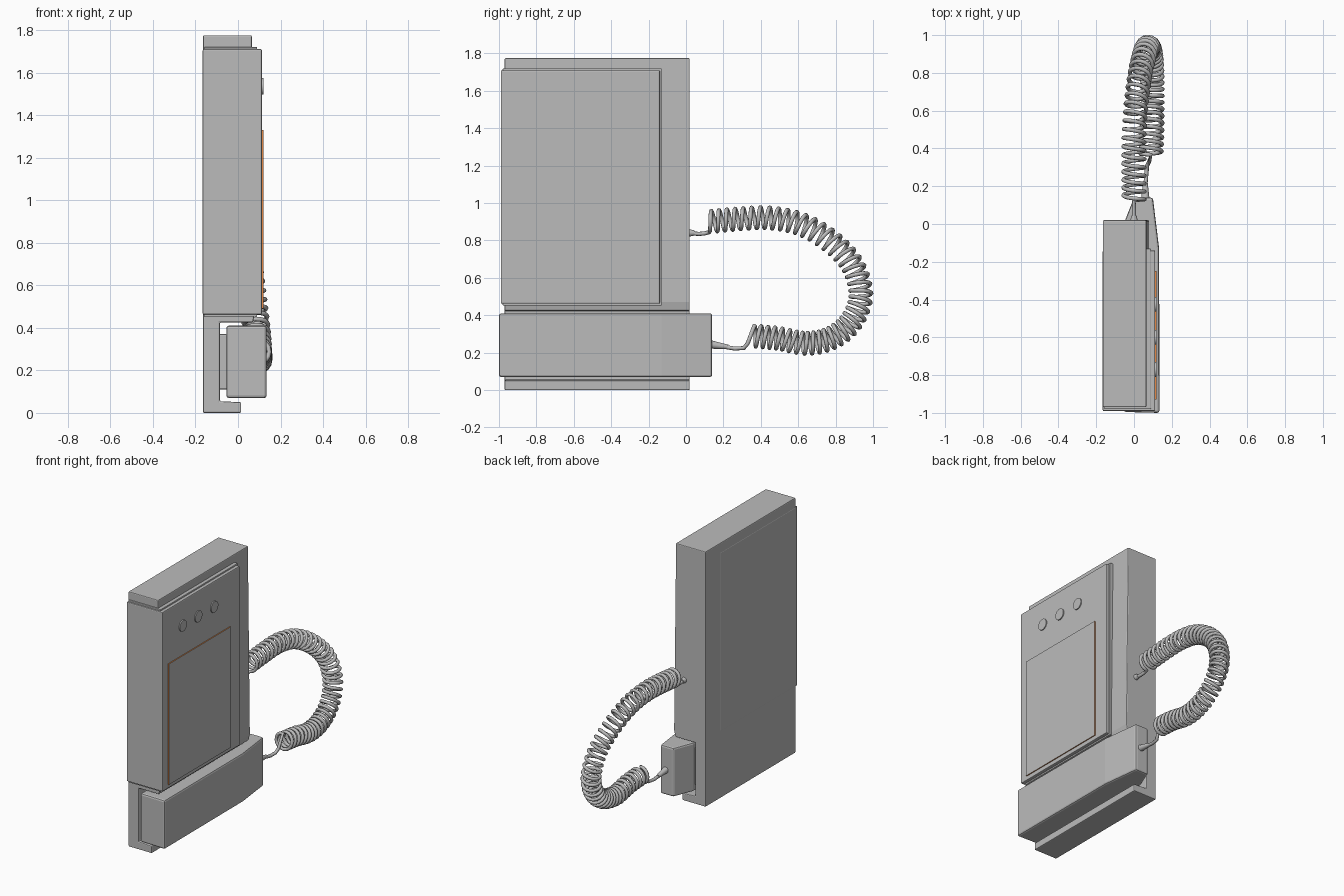
import bpy, bmesh, math
from mathutils import Vector

if "Cube" in bpy.data.objects:
    bpy.data.objects.remove(bpy.data.objects["Cube"])


def material(name, rgb):
    m = bpy.data.materials.new(name)
    m.diffuse_color = (*rgb, 1)
    m.use_nodes = True
    m.node_tree.nodes["Principled BSDF"].inputs["Base Color"].default_value = m.diffuse_color
    return m


GREY = material("grey plastic", (0.5, 0.5, 0.5))
ORANGE = material("orange edge", (0.8, 0.25, 0.06))


def finish(ob, mat, bevel=0.0):
    ob.data.materials.append(mat)
    if bevel:
        b = ob.modifiers.new("bevel", 'BEVEL')
        b.width, b.segments = bevel, 2
        b.limit_method, b.angle_limit = 'ANGLE', math.radians(35)
    return ob


def prism(name, pts, axis, lo, hi, mat=GREY, bevel=0.0):
    """Extrude a 2D profile along y (xz points) or z (xy points)."""
    place = (lambda a, b, c: (a, c, b)) if axis == 'Y' else (lambda a, b, c: (a, b, c))
    bm = bmesh.new()
    f = bm.faces.new([bm.verts.new(place(a, b, lo)) for a, b in pts])
    ext = bmesh.ops.extrude_face_region(bm, geom=[f])
    step = Vector(place(0, 0, hi - lo))
    bmesh.ops.translate(bm, vec=step, verts=[v for v in ext['geom'] if isinstance(v, bmesh.types.BMVert)])
    bmesh.ops.recalc_face_normals(bm, faces=bm.faces)
    me = bpy.data.meshes.new(name)
    bm.to_mesh(me)
    bm.free()
    ob = bpy.data.objects.new(name, me)
    bpy.context.collection.objects.link(ob)
    return finish(ob, mat, bevel)


def box(name, x, y, z, mat=GREY, bevel=0.0):
    return prism(name, [(x[0], y[0]), (x[1], y[0]), (x[1], y[1]), (x[0], y[1])], 'Z', *z, mat, bevel)


def cone(name, loc, r1, r2, depth, rot):
    bpy.ops.mesh.primitive_cone_add(vertices=24, radius1=r1, radius2=r2, depth=depth, location=loc, rotation=rot)
    ob = bpy.context.object
    ob.name = name
    finish(ob, GREY)
    bpy.ops.object.shade_smooth_by_angle()
    return ob


# Wall body with the open cradle recess near the bottom
prism("wall_body", [(-.165, 0), (.015, 0), (.015, .05), (-.085, .055), (-.085, .425),
                    (.07, .425), (.08, .47), (.065, 1.775), (-.165, 1.775)],
      'Y', -.97, .02, bevel=.006)

# Front panel wrapping the body, with a narrow seat behind it
box("panel_seat", (-.16, .09), (-.98, -.13), (.452, 1.72), bevel=.004)
box("front_panel", (-.166, .112), (-.99, -.14), (.462, 1.71), bevel=.006)

# Thin door plate with orange edges
door = box("panel_door", (.111, .119), (-.93, -.25), (.49, 1.33))
door.data.materials.append(ORANGE)
for p in door.data.polygons:
    p.material_index = 0 if abs(p.normal.x) > .5 else 1

# Round buttons
for i, y in enumerate((-.77, -.60, -.425)):
    cone(f"button_{i + 1}", (.113, y, 1.535), .039, .039, .012, (0, math.pi / 2, 0))

# Handset, tapered towards the cord end, with the two pads that rest in the cradle
prism("handset", [(-.055, -.995), (.135, -1), (.133, -.13), (.1, .14), (0, .14), (-.055, 0)],
      'Z', .07, .41, bevel=.012)
for i, y in enumerate((-.93, -.22)):
    box(f"handset_pad_{i + 1}", (-.09, -.05), (y, y + .2), (.11, .37), bevel=.006)

# Strain relief and wall plug
cone("strain_relief", (.06, .18, .237), .022, .012, .09, (math.radians(-90 - 8), 0, 0))
cone("cord_plug", (0, .03, .84), .02, .014, .03, (math.radians(-90), 0, 0))

# Centre line of the coiled section, sampled as a smooth spline
path = [Vector(p) for p in ((0, .12, .90), (0, .28, .915), (0, .45, .92), (.01, .62, .885),
                            (.03, .78, .79), (.055, .895, .66), (.075, .935, .50), (.09, .88, .36),
                            (.095, .77, .275), (.095, .64, .25), (.095, .50, .275), (.09, .36, .29))]


def spline(t):
    n = len(path) - 1
    i = min(int(t * n), n - 1)
    u = t * n - i
    p1, p2 = path[i], path[i + 1]
    p0 = path[i - 1] if i else 2 * p1 - p2
    p3 = path[i + 2] if i + 2 <= n else 2 * p2 - p1
    return .5 * (2 * p1 + (p2 - p0) * u + (2 * p0 - 5 * p1 + 4 * p2 - p3) * u * u
                 + (3 * p1 - p0 - 3 * p2 + p3) * u ** 3)


# Coiled cord with straight tails at both ends
TURNS, STEPS, RADIUS = 42, 16, .056
cord = [Vector(p) for p in ((0, .0, .84), (0, .07, .835), (0, .1, .838))]
total = TURNS * STEPS
for k in range(total + 1):
    t = k / total
    c = spline(t)
    d = (spline(min(t + .002, 1)) - spline(max(t - .002, 0))).normalized()
    side = (Vector((1, 0, 0)) - d * d.x).normalized()
    a = 2 * math.pi * k / STEPS - math.pi / 2
    cord.append(c + RADIUS * (math.cos(a) * side + math.sin(a) * d.cross(side) * -1))
cord += [Vector(p) for p in ((.08, .33, .25), (.07, .31, .225), (.065, .26, .222), (.06, .2, .232), (.06, .13, .24))]

cu = bpy.data.curves.new("coiled_cord", 'CURVE')
cu.dimensions = '3D'
cu.bevel_depth, cu.bevel_resolution, cu.use_fill_caps = .011, 2, True
s = cu.splines.new('POLY')
s.points.add(len(cord) - 1)
for p, co in zip(s.points, cord):
    p.co = (*co, 1)
s.use_smooth = True
ob = bpy.data.objects.new("coiled_cord", cu)
bpy.context.collection.objects.link(ob)
cu.materials.append(GREY)
